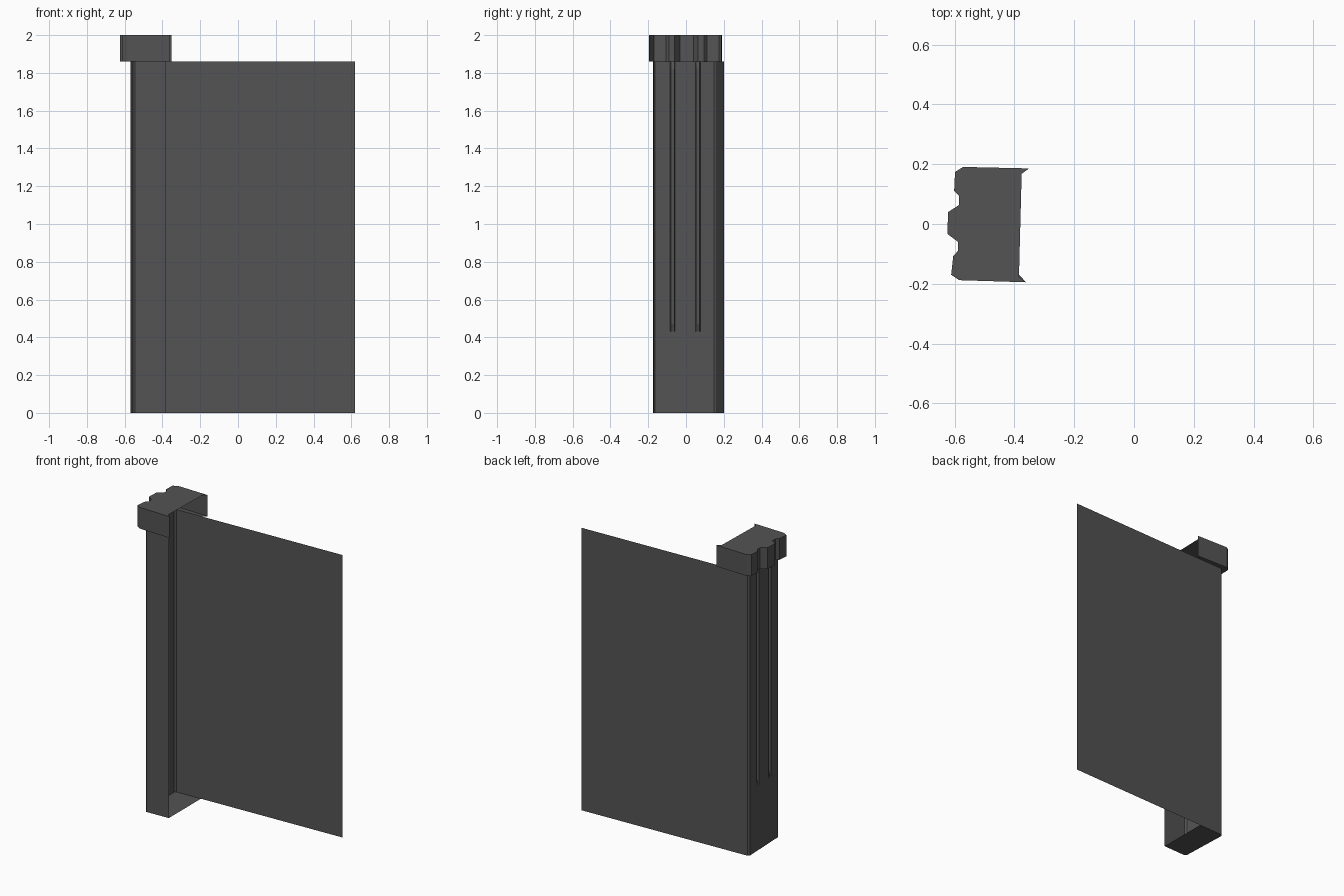
import bpy, bmesh

if "Cube" in bpy.data.objects:
    bpy.data.objects.remove(bpy.data.objects["Cube"])

WALL_TOP, CAP_TOP = 1.86, 2.0

stone = bpy.data.materials.new("dark_grey_stone")
stone.diffuse_color = (0.088, 0.088, 0.088, 1)
stone.use_nodes = True
stone.node_tree.nodes["Principled BSDF"].inputs["Base Color"].default_value = stone.diffuse_color


def make(name, faces, flip=False):
    """Object from a list of faces, each a list of points; shared points are merged."""
    bm = bmesh.new()
    for f in faces:
        bm.faces.new([bm.verts.new(p) for p in f])
    bmesh.ops.remove_doubles(bm, verts=bm.verts, dist=0.0005)
    if flip:
        bmesh.ops.reverse_faces(bm, faces=bm.faces)
    me = bpy.data.meshes.new(name)
    bm.to_mesh(me)
    bm.free()
    me.materials.append(stone)
    ob = bpy.data.objects.new(name, me)
    bpy.context.collection.objects.link(ob)
    return ob


def strip(path, z0, z1):
    """Vertical faces along an open path."""
    return [[(*a, z0), (*b, z0), (*b, z1), (*a, z1)] for a, b in zip(path, path[1:])]


def flat(path, z):
    return [(x, y, z) for x, y in path]


# Pillar outline, front right round to the back: open towards the panel side
front = [(-0.385, -0.170), (-0.545, -0.176), (-0.557, -0.164)]
back = [(-0.569, 0.147), (-0.558, 0.158), (-0.385, 0.164)]
wall_end = (0.62, 0.2)

# Pillar front and chamfered corner
make("pillar_front", strip(front, 0, WALL_TOP), True)

# Long single-sheet wall panel with its chamfered corner
make("wall_panel", strip(back + [wall_end], 0, WALL_TOP), True)

# Pillar outer side with two sunken vertical grooves that taper at both ends
(ax, ay), (bx, by) = front[-1], back[0]
cols = [(ay, 0)]
for c in (-0.071, 0.063):
    cols += [(c - 0.013, 0), (c - 0.009, 1), (c + 0.009, 1), (c + 0.013, 0)]
cols.append((by, 0))
rows = [(0, 0), (0.43, 0), (0.47, 1), (1.82, 1), (WALL_TOP, 0)]


def side_point(col, row):
    y, sunk = col
    x = ax + (bx - ax) * (y - ay) / (by - ay)
    return (x + 0.014 * sunk * row[1], y, row[0])


make("pillar_grooved_side",
     [[side_point(c0, r0), side_point(c1, r0), side_point(c1, r1), side_point(c0, r1)]
      for c0, c1 in zip(cols, cols[1:]) for r0, r1 in zip(rows, rows[1:])], True)

# Pillar floor
make("pillar_floor", [flat(front + back, 0)])

# Cap: notched outline, open towards the panel side
cap = [(-0.361, -0.195), (-0.585, -0.188), (-0.612, -0.170), (-0.605, -0.107),
       (-0.589, -0.090), (-0.589, -0.060), (-0.625, -0.033), (-0.622, 0.040),
       (-0.585, 0.064), (-0.585, 0.094), (-0.602, 0.110), (-0.599, 0.174),
       (-0.572, 0.191), (-0.351, 0.186)]
make("cap_sides", strip(cap, WALL_TOP, CAP_TOP), True)
make("cap_top", [flat(cap + [(-0.376, 0.168), (-0.385, -0.176)], CAP_TOP)], True)

# Ledge under the cap, between cap outline and pillar outline
make("cap_underside", [flat(cap + (front + back)[::-1], WALL_TOP)])
